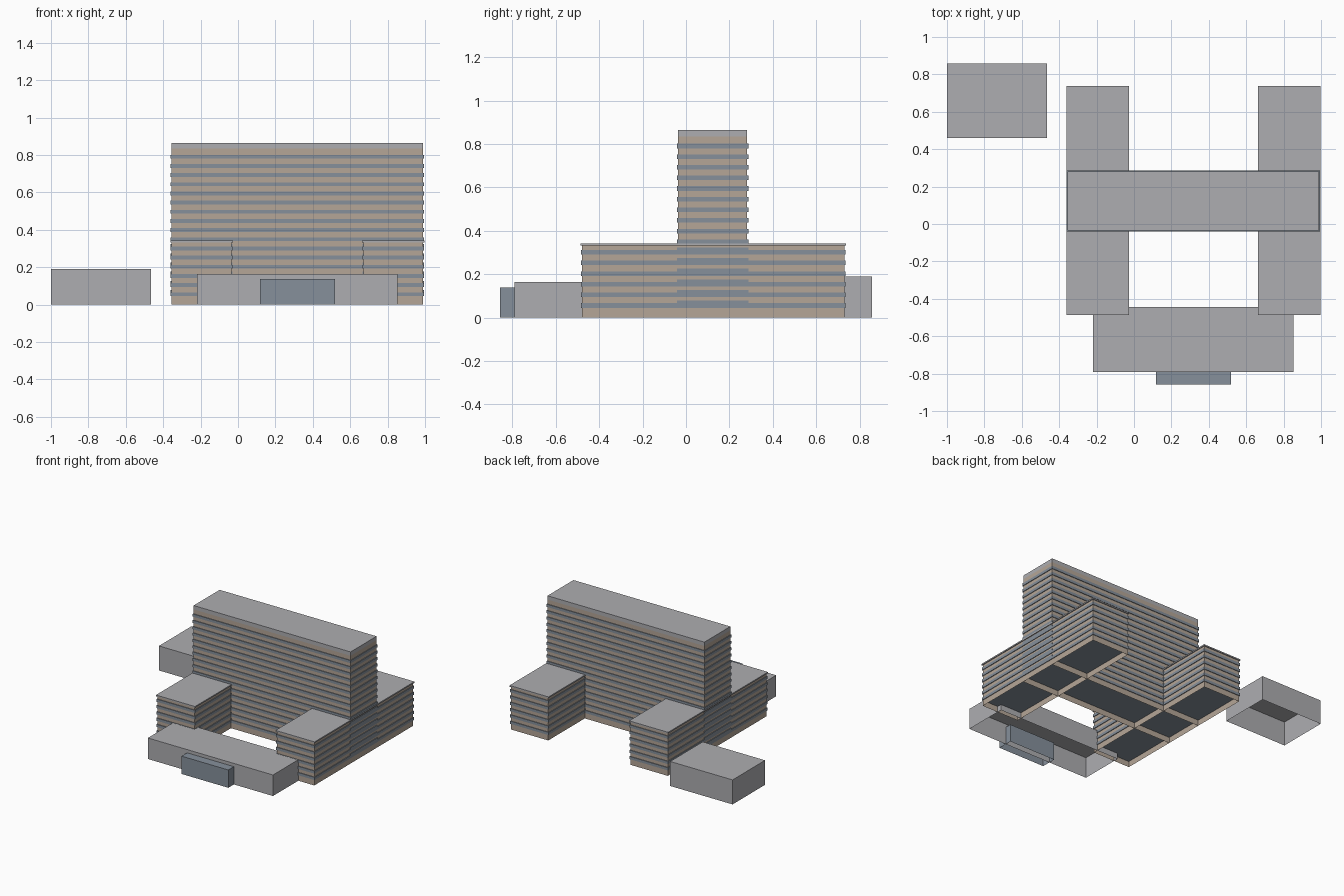
import bpy
import bmesh

cube = bpy.data.objects.get("Cube")
if cube:
    bpy.data.objects.remove(cube, do_unlink=True)


def material(name, colour):
    mat = bpy.data.materials.new(name)
    mat.use_nodes = True
    rgba = (*colour, 1.0)
    mat.diffuse_color = rgba
    mat.node_tree.nodes["Principled BSDF"].inputs["Base Color"].default_value = rgba
    return mat


CONCRETE = material("concrete grey", (0.42, 0.42, 0.44))
TAN = material("tan cladding", (0.46, 0.38, 0.31))
GLASS = material("blue grey glass", (0.24, 0.28, 0.33))


def add_box(bm, x, y, z, closed=True):
    """Add a box between the given ranges, optionally open underneath."""
    verts = bmesh.ops.create_cube(bm, size=1)["verts"]
    for v in verts:
        v.co = [r[0] if c < 0 else r[1] for c, r in zip(v.co, (x, y, z))]
    if not closed:
        base = [f for f in verts[0].link_faces[:] + verts[-1].link_faces[:]
                if all(abs(v.co.z - z[0]) < 1e-6 for v in f.verts)]
        bmesh.ops.delete(bm, geom=list(set(base)), context="FACES_ONLY")


def build(name, mat, boxes, closed=True):
    bm = bmesh.new()
    for x, y, z in boxes:
        add_box(bm, x, y, z, closed)
    mesh = bpy.data.meshes.new(name)
    bm.to_mesh(mesh)
    bm.free()
    mesh.materials.append(mat)
    obj = bpy.data.objects.new(name, mesh)
    bpy.context.collection.objects.link(obj)
    return obj


def grow(r, amount):
    return (r[0] - amount, r[1] + amount)


FLOOR = 0.049     # storey height
SILL = 0.045      # underside of the lowest window band
BAND = 0.021      # window band height
LIP = 0.005       # how far the bands stand proud


def banded_block(name, x, y, wall_top, roof_top, floors, roof_lip):
    """Hollow clad walls, projecting window bands and a flat roof slab."""
    build(name + "_walls", TAN, [(x, y, (0, wall_top))], closed=False)
    bands = [(grow(x, LIP), grow(y, LIP), (SILL + i * FLOOR, SILL + i * FLOOR + BAND))
             for i in range(floors)]
    build(name + "_window_bands", GLASS, bands)
    build(name + "_roof", CONCRETE,
          [(grow(x, roof_lip), grow(y, roof_lip), (wall_top, roof_top))])


# Tall slab and the two long wings crossing its ends
tower_x, tower_y = (-0.355, 0.99), (-0.036, 0.282)
banded_block("tower", tower_x, tower_y, 0.835, 0.865, 16, 0)
wing_y = (-0.48, 0.73)
wings = {"right_wing": (-0.355, -0.035), "left_wing": (0.67, 0.99)}
for name, x in wings.items():
    banded_block(name, x, wing_y, 0.332, 0.342, 6, 0.007)

# Deeper glazing where the slab meets the wings
deep = [(grow(x, LIP), grow(tower_y, LIP), (SILL + i * FLOOR, SILL + i * FLOOR + 0.033))
        for x in wings.values() for i in range(6)]
build("crossing_window_bands", GLASS, deep)

# Low front hall, its entrance and the detached rear block
build("front_hall", CONCRETE, [((-0.22, 0.853), (-0.79, -0.443), (0, 0.163))], closed=False)
build("entrance", GLASS, [((0.117, 0.518), (-0.858, -0.74), (0, 0.138))], closed=False)
build("rear_annex", CONCRETE, [((-1.0, -0.465), (0.46, 0.858), (0, 0.19))], closed=False)
